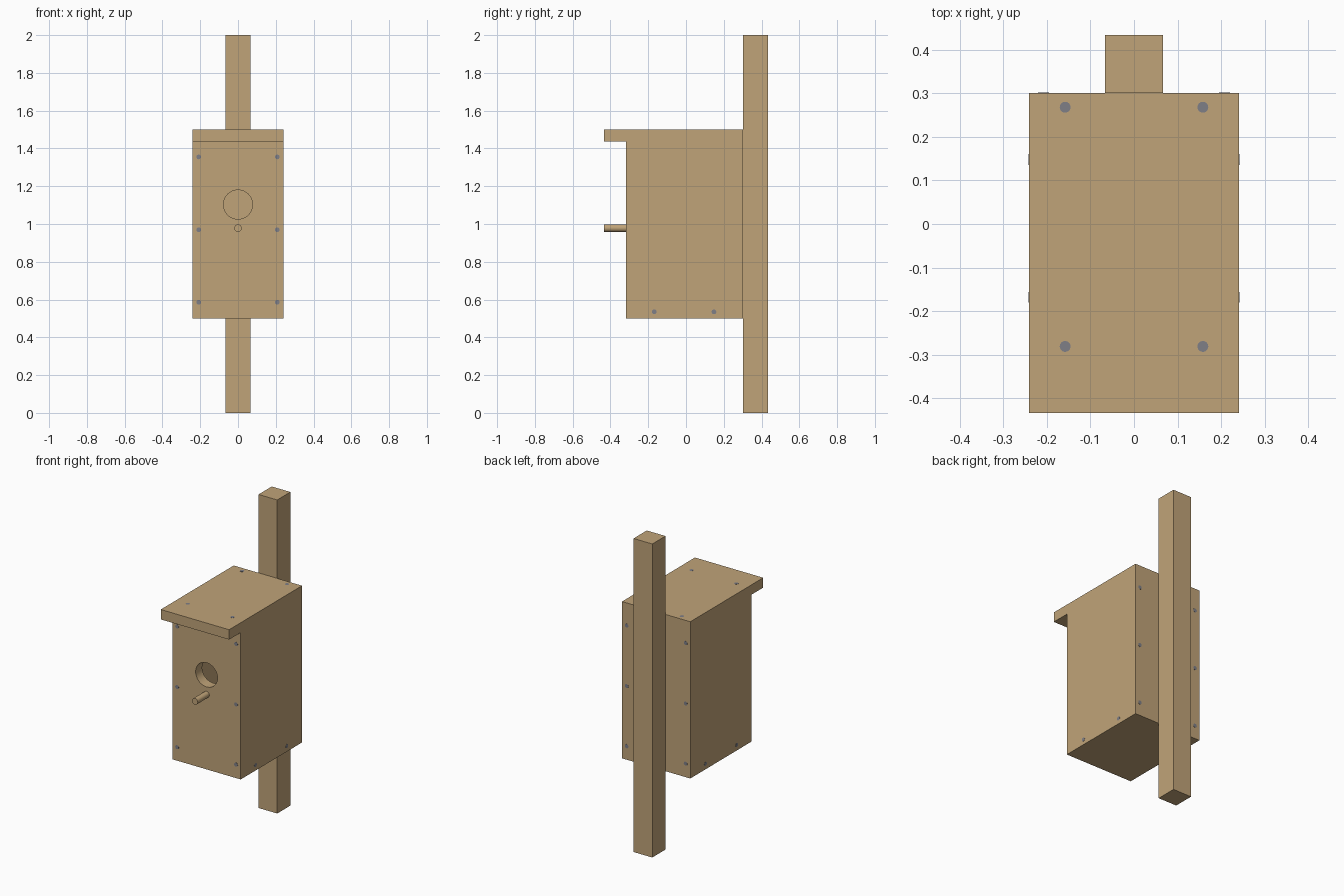
import bpy
from math import pi

if "Cube" in bpy.data.objects:
    bpy.data.objects.remove(bpy.data.objects["Cube"])

# Main dimensions
T = 0.066                     # board thickness
W = 0.241                     # half width of box
FRONT, BACK = -0.317, 0.301   # box depth limits
Z0, Z1, TOP = 0.50, 1.437, 1.50
EAVE, REAR = -0.434, 0.434
SIDE_X = W - T / 2            # centre line of the side boards


def material(name, rgb):
    m = bpy.data.materials.new(name)
    m.diffuse_color = (*rgb, 1)
    m.use_nodes = True
    m.node_tree.nodes["Principled BSDF"].inputs["Base Color"].default_value = m.diffuse_color
    return m


wood = material("wood", (0.53, 0.37, 0.19))
steel = material("steel", (0.21, 0.21, 0.24))


def board(name, x, y, z):
    """Box from (min, max) ranges."""
    bpy.ops.mesh.primitive_cube_add(size=1)
    o = bpy.context.object
    o.name = name
    o.location = [(a + b) / 2 for a, b in (x, y, z)]
    o.scale = [b - a for a, b in (x, y, z)]
    bpy.ops.object.transform_apply(location=False, rotation=False, scale=True)
    o.data.materials.append(wood)
    return o


def rod(name, centre, radius, length, axis, mat, sides=32):
    """Cylinder along the x, y or z axis."""
    rot = {"x": (0, pi / 2, 0), "y": (pi / 2, 0, 0), "z": (0, 0, 0)}[axis]
    bpy.ops.mesh.primitive_cylinder_add(vertices=sides, radius=radius, depth=length,
                                        location=centre, rotation=rot)
    o = bpy.context.object
    o.name = name
    o.data.materials.append(mat)
    bpy.ops.object.shade_smooth_by_angle()
    return o


# Post, roof and box boards
board("post", (-0.066, 0.066), (BACK, REAR), (0, 2))
board("roof", (-W, W), (EAVE, BACK), (Z1, TOP))
front = board("front_panel", (-W, W), (FRONT, FRONT + T), (Z0, Z1))
board("back_panel", (-W, W), (BACK - T, BACK), (Z0, Z1))
for side, s in (("left", -1), ("right", 1)):
    board(side + "_panel", sorted((s * (W - T), s * W)), (FRONT + T, BACK - T), (Z0, Z1))
board("floor", (T - W, W - T), (FRONT + T, BACK - T), (Z0, Z0 + T))

# Round entrance hole cut through the front panel
cutter = rod("hole_cutter", (0, FRONT + T / 2, 1.103), 0.077, 0.2, "y", wood, 64)
cutter.hide_render = True
cut = front.modifiers.new("entrance", "BOOLEAN")
cut.operation = "DIFFERENCE"
cut.solver = "EXACT"
cut.object = cutter
bpy.context.view_layer.objects.active = front
bpy.ops.object.modifier_apply(modifier=cut.name)
bpy.data.objects.remove(cutter)
bpy.ops.object.select_all(action="DESELECT")
front.select_set(True)
bpy.ops.object.shade_smooth_by_angle()

# Perch
rod("perch", (0, (EAVE + FRONT) / 2, 0.978), 0.02, FRONT - EAVE, "y", wood)

# Screw heads, almost flush with the boards
HEAD_R, HEAD_L, PROUD = 0.0125, 0.02, 0.001
inset = HEAD_L / 2 - PROUD
for s in (-1, 1):
    for z in (0.586, 0.970, 1.355):
        rod("front_screw", (s * SIDE_X, FRONT + inset, z), HEAD_R, HEAD_L, "y", steel, 24)
        rod("back_screw", (s * SIDE_X, BACK - inset, z), HEAD_R, HEAD_L, "y", steel, 24)
    for y in (-0.168, 0.148):
        rod("floor_screw", (s * (W - inset), y, Z0 + 0.035), HEAD_R, HEAD_L, "x", steel, 24)
    for y in (-0.281, 0.268):
        rod("roof_screw", (s * 0.158, y, TOP - inset), HEAD_R, HEAD_L, "z", steel, 24)
